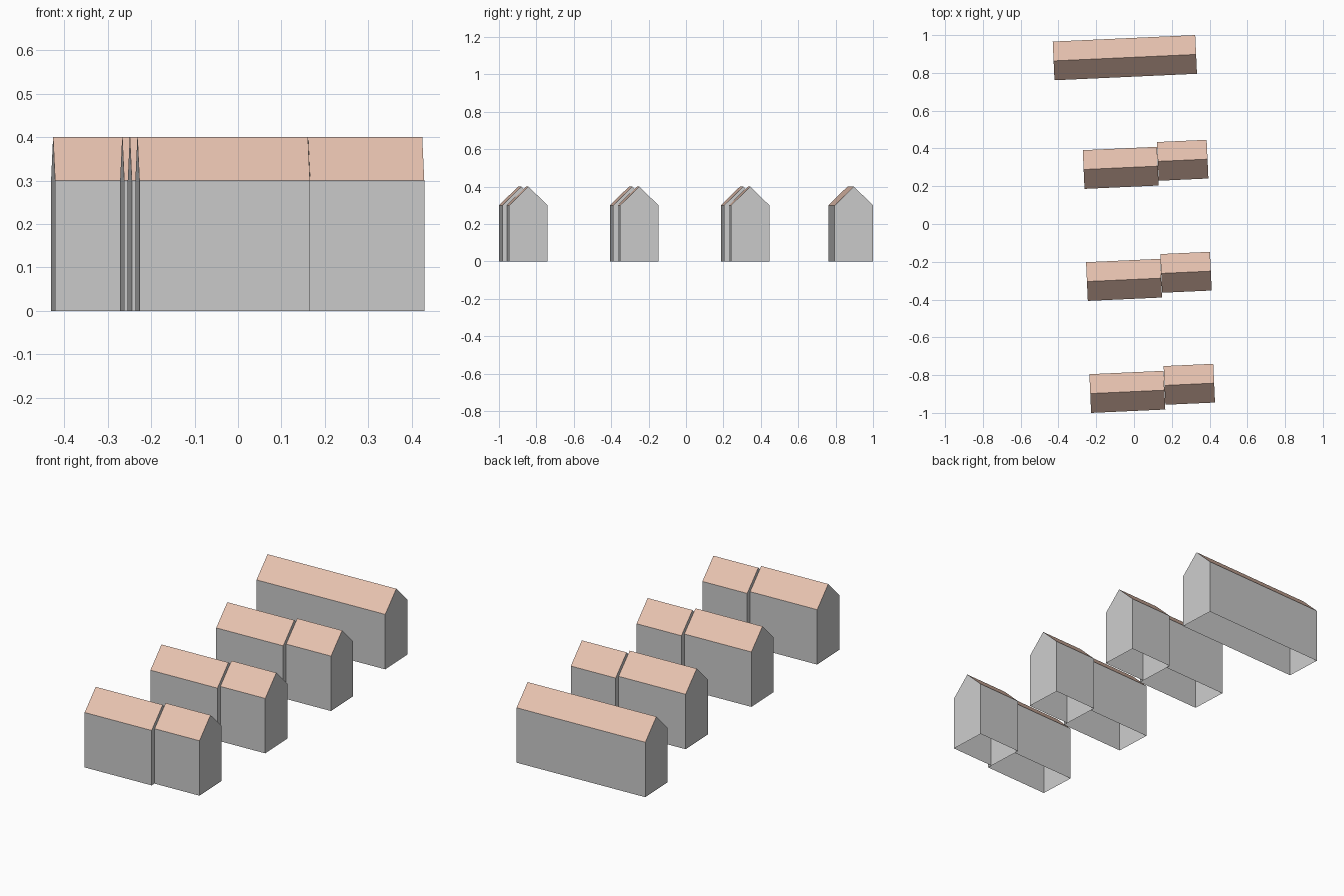
import bpy, math

if "Cube" in bpy.data.objects:
    bpy.data.objects.remove(bpy.data.objects["Cube"])

DEPTH, EAVE, RIDGE = 0.205, 0.30, 0.40
ANGLE = math.radians(2.6)

roof_mat = bpy.data.materials.new("roof_tile")
roof_mat.diffuse_color = (0.80, 0.54, 0.43, 1)
roof_mat.use_nodes = True
roof_mat.node_tree.nodes["Principled BSDF"].inputs["Base Color"].default_value = roof_mat.diffuse_color


def add_mesh(name, verts, faces, loc, mat=None):
    mesh = bpy.data.meshes.new(name)
    mesh.from_pydata(verts, [], faces)
    if mat:
        mesh.materials.append(mat)
    obj = bpy.data.objects.new(name, mesh)
    obj.location = (loc[0], loc[1], 0)
    obj.rotation_euler.z = ANGLE
    bpy.context.collection.objects.link(obj)


def house(name, loc, length):
    """Open-bottomed gabled block; loc is its front left ground corner."""
    # gable outline: front base, back base, back eave, ridge, front eave
    profile = [(0, 0), (DEPTH, 0), (DEPTH, EAVE), (DEPTH / 2, RIDGE), (0, EAVE)]
    verts = [(x, y, z) for x in (0, length) for y, z in profile]
    # walls: left gable, right gable, front, back
    add_mesh(name + "_walls", verts,
             [(4, 3, 2, 1, 0), (5, 6, 7, 8, 9), (0, 5, 9, 4), (1, 2, 7, 6)], loc)
    # roof: front slope and back slope sharing the ridge
    roof = [verts[i] for i in (4, 3, 2, 9, 8, 7)]
    add_mesh(name + "_roof", roof, [(0, 3, 4, 1), (1, 4, 5, 2)], loc, roof_mat)


# three stepped pairs of houses
for i in range(3):
    dx, dy = -0.0175 * i, 0.593 * i
    house(f"row_{i + 1}_left_house", (-0.227 + dx, -1.0 + dy), 0.393)
    house(f"row_{i + 1}_right_house", (0.166 + dx, -0.957 + dy), 0.263)

# one long straight block at the back
house("long_house", (-0.421, 0.761), 0.755)
